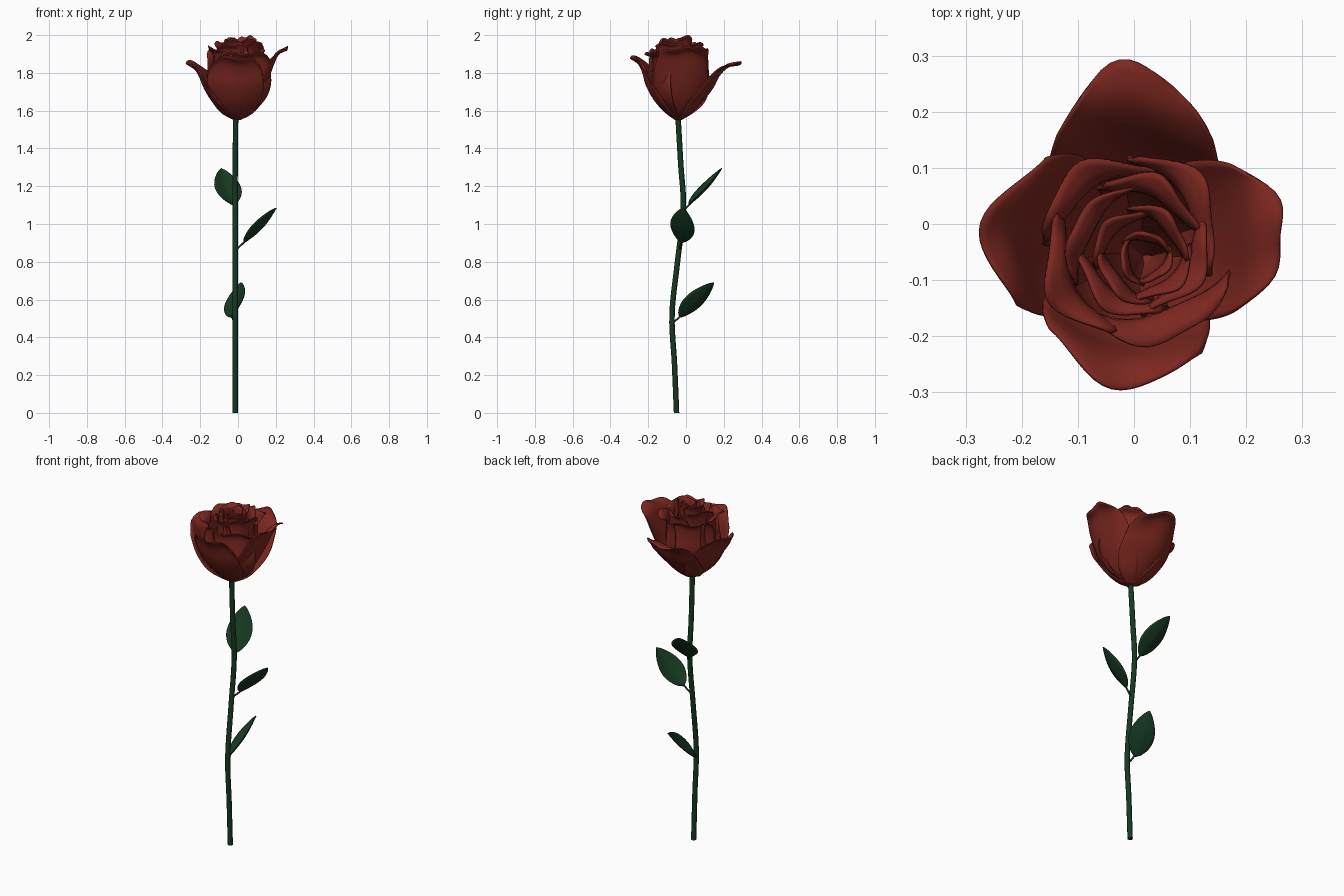
import bpy, math
from mathutils import Vector

if "Cube" in bpy.data.objects:
    bpy.data.objects.remove(bpy.data.objects["Cube"])


def material(name, rgb):
    m = bpy.data.materials.new(name)
    m.diffuse_color = (*rgb, 1)
    m.use_nodes = True
    m.node_tree.nodes["Principled BSDF"].inputs["Base Color"].default_value = m.diffuse_color
    return m


RED = material("petal_red", (0.2, 0.02, 0.014))
GREEN = material("leaf_green", (0.008, 0.04, 0.015))


def spline(pts, v):
    """Catmull-Rom point at v in 0..1 along a short list of points."""
    pts = [Vector(p) for p in pts]
    n = len(pts) - 1
    i = min(int(max(v, 0) * n), n - 1)
    t = v * n - i
    b, c = pts[i], pts[i + 1]
    a = pts[i - 1] if i else 2 * b - c
    d = pts[i + 2] if i + 2 <= n else 2 * c - b
    return 0.5 * (2 * b + (c - a) * t + (2 * a - 5 * b + 4 * c - d) * t * t
                  + (3 * b - a - 3 * c + d) * t ** 3)


def sheet(name, func, nu, nv, mat, thick):
    """Grid surface from func(u in -1..1, v in 0..1), given a little thickness."""
    verts = [func(2 * i / nu - 1, j / nv) for j in range(nv + 1) for i in range(nu + 1)]
    w = nu + 1
    faces = [(j * w + i, j * w + i + 1, (j + 1) * w + i + 1, (j + 1) * w + i)
             for j in range(nv) for i in range(nu)]
    me = bpy.data.meshes.new(name)
    me.from_pydata(verts, [], faces)
    me.polygons.foreach_set("use_smooth", [True] * len(faces))
    me.materials.append(mat)
    ob = bpy.data.objects.new(name, me)
    bpy.context.collection.objects.link(ob)
    s = ob.modifiers.new("thickness", 'SOLIDIFY')
    s.thickness, s.offset = thick, 0


def tube(name, pts, radius):
    """Round rod along a path."""
    n, sides = 6 * (len(pts) - 1), 10
    verts, faces = [], []
    for j in range(n + 1):
        p = spline(pts, j / n)
        d = (spline(pts, min(1, j / n + .01)) - spline(pts, max(0, j / n - .01))).normalized()
        if j == 0 and p.z < 0.01:
            d = Vector((0, 0, 1))  # flat cut on the ground
        a = d.cross(Vector((0.3, 1, 0))).normalized()
        b = d.cross(a)
        for k in range(sides):
            t = 2 * math.pi * k / sides
            verts.append(p + radius * (a * math.cos(t) + b * math.sin(t)))
    for j in range(n):
        for k in range(sides):
            q = (k + 1) % sides
            faces.append((j * sides + k, j * sides + q, (j + 1) * sides + q, (j + 1) * sides + k))
    faces += [tuple(range(sides))[::-1], tuple(range(n * sides, (n + 1) * sides))]
    me = bpy.data.meshes.new(name)
    me.from_pydata(verts, [], faces)
    me.polygons.foreach_set("use_smooth", [len(f) == 4 for f in faces])
    me.materials.append(GREEN)
    bpy.context.collection.objects.link(bpy.data.objects.new(name, me))


def petal(name, az, width, prof, centre, flat=1.2, drop=0.27, power=2.6,
          twist=0.012, roll=0.012, wave=0.009):
    """Cupped petal: (radius, height) midrib profile swept across an arc."""
    a = math.radians(az)
    e, t = Vector((math.cos(a), math.sin(a), 0)), Vector((-math.sin(a), math.cos(a), 0))

    def f(u, v):
        vv = v * (1 - drop * abs(u) ** power)
        r, z = spline(prof, vv)
        w = width * (0.12 + 0.88 * math.sin(math.pi / 2 * min(1, v / 0.65)))
        w *= 1 - 0.12 * max(0, (v - 0.65) / 0.35) ** 2
        rc = flat * max(r, 0) + 0.015
        th = max(-1.5, min(1.5, u * w / rc))
        out = (r - rc * (1 - math.cos(th)) + twist * u * vv + roll * abs(u) ** 4 * v
               + wave * math.sin(5 * u + az) * v * v)
        p = e * out + t * (rc * math.sin(th))
        return (p.x + centre[0], p.y + centre[1], z + wave * math.cos(6 * u + az) * v ** 3)
    sheet(name, f, 18, 20, RED, 0.006)


def leaf(name, root, base, tip, side, width, bow, fold=0.022):
    """Stalk plus folded, pointed blade."""
    root, base, tip = Vector(root), Vector(base), Vector(tip)
    d = (tip - base).normalized()
    s = Vector(side)
    s = (s - d * s.dot(d)).normalized()
    n = s.cross(d)
    if n.z < 0:
        n = -n

    def f(u, v):
        w = width * (math.sin(math.pi * v ** 0.85) ** 0.8 if 0 < v < 1 else 0) + 0.001
        return (base.lerp(tip, v) + s * u * w
                + n * (bow * math.sin(math.pi * v) + fold * abs(u) ** 1.3 * w / width))
    sheet(name, f, 10, 16, GREEN, 0.004)
    tube(name + "_stalk", [root, (root + base) / 2, base.lerp(tip, 0.06)], 0.005)


# Stem
tube("stem", [(-.015, -.05, 0), (-.015, -.061, .26), (-.015, -.074, .52), (-.015, -.045, .8),
              (-.015, -.014, 1.08), (-.015, -.028, 1.32), (-.012, -.043, 1.58)], 0.0145)

# Leaves
leaf("upper_leaf", (-.015, -.014, 1.07), (-.025, .015, 1.1), (-.09, .19, 1.295),
     (1, 0.1, -.15), 0.07, -0.014)
leaf("middle_leaf", (-.015, -.036, .86), (.03, -.025, .9), (.203, -.015, 1.085),
     (.25, .94, -.25), 0.067, -0.016)
leaf("lower_leaf", (-.015, -.073, .475), (-.035, -.035, .505), (.015, .147, .69),
     (.7, -.47, .37), 0.067, -0.012)

# Four outer petals, opened outwards
C = (-.005, -.04)
petal("outer_petal_right", 5, .155, [(.005, 1.553), (.06, 1.595), (.115, 1.66), (.16, 1.75),
      (.195, 1.84), (.225, 1.905), (.275, 1.932)], C)
petal("outer_petal_left", 171, .16, [(.005, 1.553), (.07, 1.595), (.125, 1.645), (.17, 1.72),
      (.195, 1.785), (.218, 1.825), (.262, 1.858)], C)
petal("outer_petal_front", 266, .165, [(.005, 1.553), (.07, 1.595), (.125, 1.655), (.168, 1.735),
      (.188, 1.81), (.21, 1.855), (.248, 1.885)], C)
petal("outer_petal_back", 88, .165, [(.005, 1.553), (.07, 1.59), (.13, 1.655), (.18, 1.72),
      (.215, 1.79), (.265, 1.84), (.328, 1.85)], C, drop=0.32, power=2.1)

# Inner rings: (azimuth, half width, opening radius, top height), tighter and taller inwards
SHAPE = [(.04, 0), (.42, .13), (.68, .3), (.8, .52), (.77, .74), (.8, .93), (1.06, 1)]
RINGS = [
    ("second", (0, -.035), 1.5, [(-72, .165, .175, 1.905), (38, .14, .155, 1.935),
                                 (128, .14, .16, 1.925), (208, .145, .165, 1.935)]),
    ("third", (.005, -.045), 1.9, [(70, .11, .125, 1.955), (155, .11, .115, 1.965),
                                   (240, .11, .11, 1.95), (335, .11, .12, 1.96)]),
    ("fourth", (.015, -.055), 2.0, [(50, .08, .08, 1.995), (140, .08, .08, 1.985),
                                    (225, .08, .078, 1.98), (315, .08, .08, 1.975)]),
    ("core", (.02, -.06), 1.5, [(80, .05, .042, 1.99), (200, .05, .042, 1.985),
                                (320, .05, .042, 1.98)]),
]
for ring, centre, flat, petals in RINGS:
    for k, (az, w, r, top) in enumerate(petals):
        prof = [(r * a, 1.565 + (top - 1.565) * b) for a, b in SHAPE]
        petal(f"{ring}_petal_{k + 1}", az, w, prof, centre, flat, drop=0.16, power=1.8,
              twist=0.12 * r, roll=0.02 * r, wave=0.05 * r)
